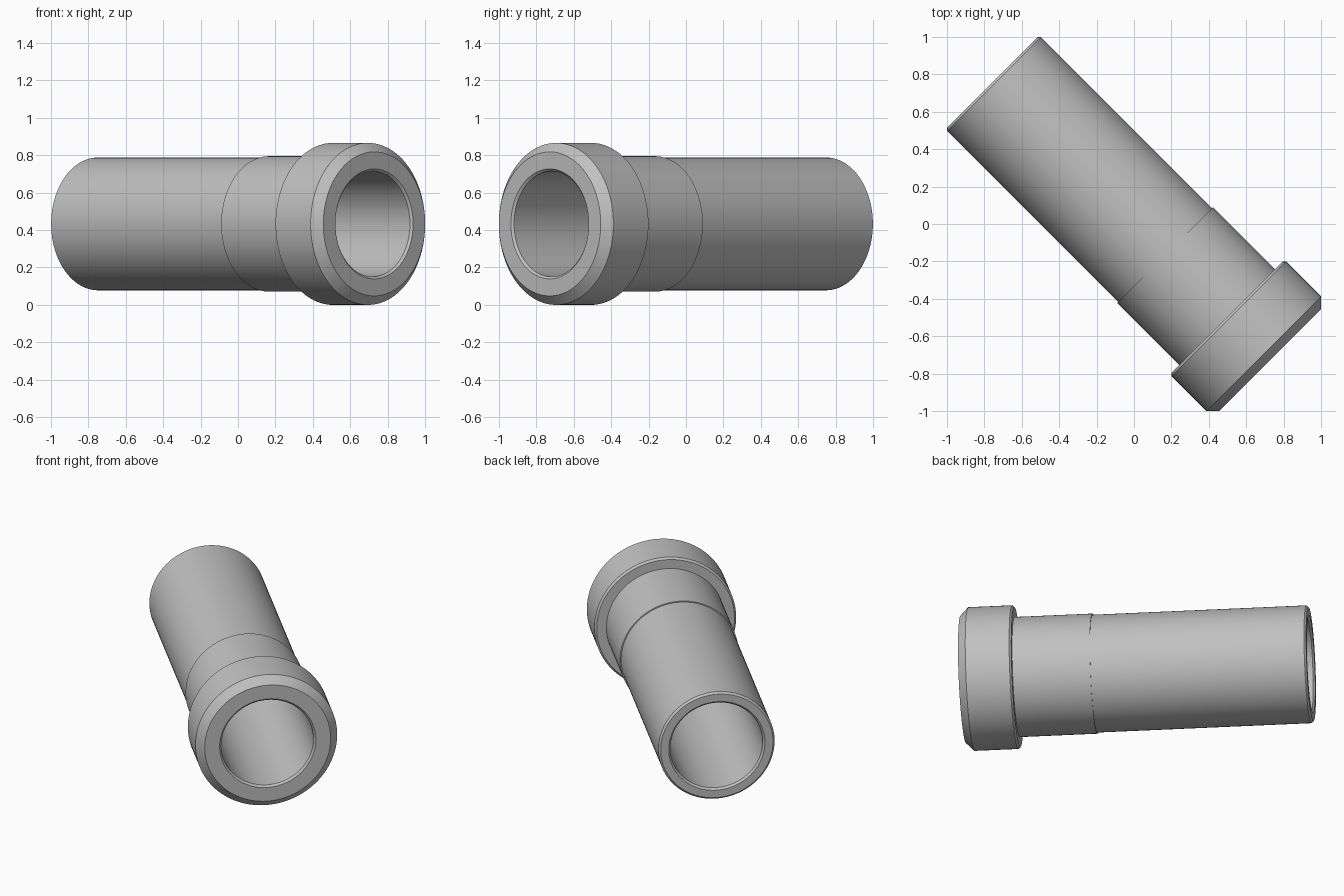
import bpy, bmesh, math
from mathutils import Matrix, Vector

cube = bpy.data.objects.get("Cube")
if cube:
    bpy.data.objects.remove(cube, do_unlink=True)

# Dimensions along the axis (back end negative, socket end positive)
BACK, STEP, SHOULDER, FRONT = -1.07, 0.235, 0.705, 1.03
BORE, TUBE_R, COLLAR_R, HEAD_R = 0.282, 0.355, 0.362, 0.433
C = 0.012          # small edge chamfer
NOSE = 0.048       # large chamfer on the front rim


def material(name, value):
    mat = bpy.data.materials.new(name)
    mat.use_nodes = True
    colour = (value, value, value, 1)
    mat.diffuse_color = colour
    mat.node_tree.nodes["Principled BSDF"].inputs["Base Color"].default_value = colour
    return mat


def lathe(name, profile, matrix, mat, steps=128):
    """Revolve a closed (axis, radius) profile around the local z axis."""
    bm = bmesh.new()
    verts = [bm.verts.new((r, 0, s)) for s, r in profile]
    edges = [bm.edges.new((v, verts[i - 1])) for i, v in enumerate(verts)]
    bmesh.ops.spin(bm, geom=verts + edges, cent=(0, 0, 0), axis=(0, 0, 1),
                   angle=math.tau, steps=steps, use_merge=True)
    bmesh.ops.remove_doubles(bm, verts=bm.verts, dist=1e-5)
    bmesh.ops.recalc_face_normals(bm, faces=bm.faces)
    bm.transform(matrix)
    mesh = bpy.data.meshes.new(name)
    bm.to_mesh(mesh)
    bm.free()
    mesh.materials.append(mat)
    obj = bpy.data.objects.new(name, mesh)
    bpy.context.collection.objects.link(obj)
    bpy.ops.object.select_all(action='DESELECT')
    obj.select_set(True)
    bpy.context.view_layer.objects.active = obj
    bpy.ops.object.shade_smooth_by_angle(angle=math.radians(30))
    return obj


profile = [
    # back end of the tube
    (BACK + C, BORE), (BACK, BORE + C), (BACK, TUBE_R - C), (BACK + C, TUBE_R),
    # step up to the collar
    (STEP, TUBE_R), (STEP, COLLAR_R),
    # head with chamfered shoulder and nose
    (SHOULDER, COLLAR_R), (SHOULDER, HEAD_R - C), (SHOULDER + C, HEAD_R),
    (FRONT - NOSE, HEAD_R), (FRONT, HEAD_R - NOSE),
    # mouth of the bore
    (FRONT, BORE + C), (FRONT - C, BORE),
]

# Lay the axis flat, pointing to the front and left
placement = (Matrix.Translation(Vector((0, 0, HEAD_R)))
             @ Matrix.Rotation(math.radians(-45), 4, 'Z')
             @ Matrix.Rotation(math.radians(90), 4, 'Y'))
lathe("pipe_fitting", profile, placement, material("light grey", 0.53))
